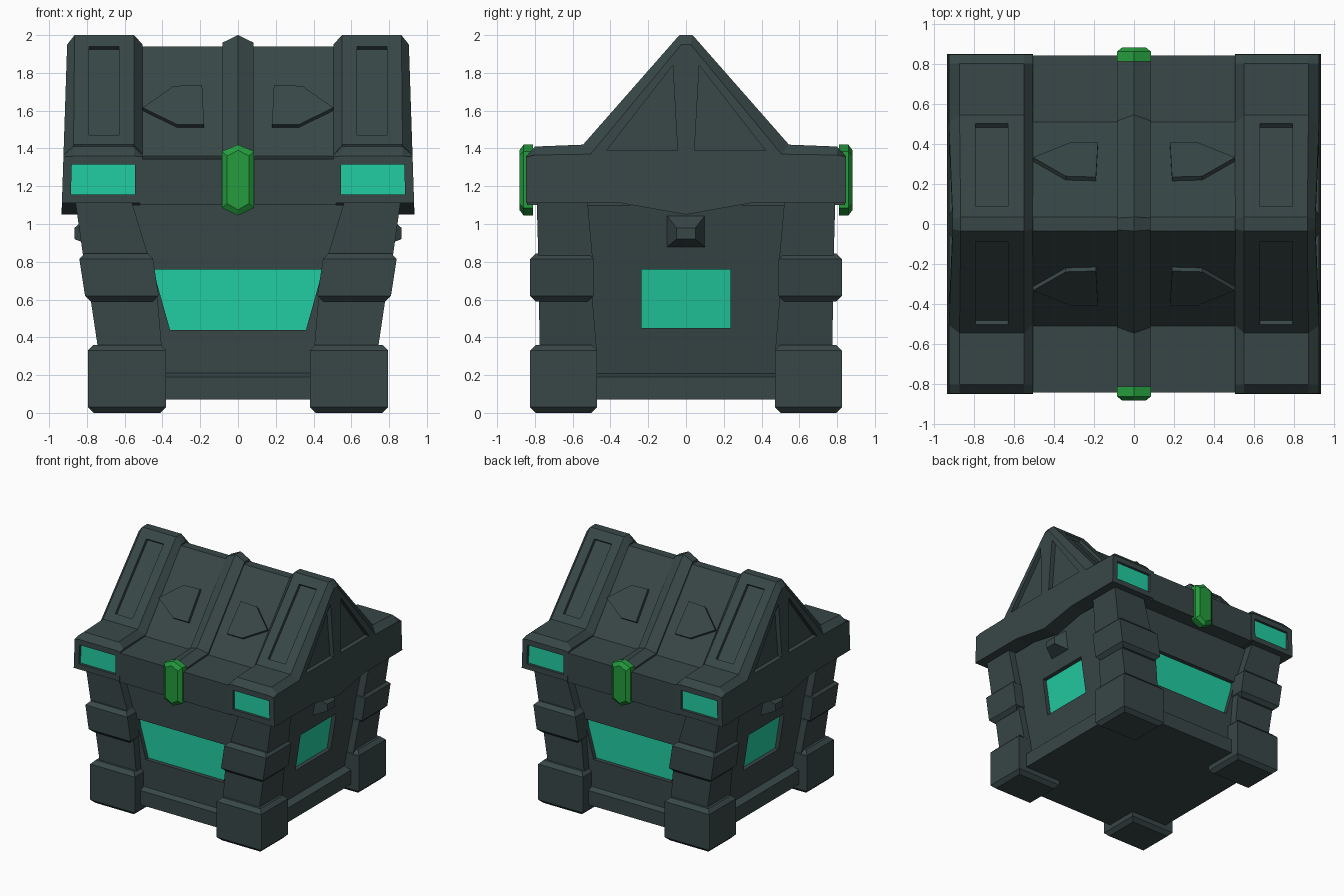
import bpy
import bmesh

cube = bpy.data.objects.get("Cube")
if cube:
    bpy.data.objects.remove(cube, do_unlink=True)


def material(name, rgb):
    m = bpy.data.materials.new(name)
    m.use_nodes = True
    m.diffuse_color = (*rgb, 1)
    m.node_tree.nodes["Principled BSDF"].inputs["Base Color"].default_value = (*rgb, 1)
    return m


SLATE = material("dark slate", (0.040, 0.063, 0.063))
TEAL = material("glowing teal", (0.016, 0.61, 0.36))
GREEN = material("clasp green", (0.018, 0.33, 0.047))


def loft(name, rings, mat=SLATE):
    """Skin a list of equal-length rings of points and cap both ends."""
    bm = bmesh.new()
    rows = [[bm.verts.new(p) for p in ring] for ring in rings]
    n = len(rows[0])
    for a, b in zip(rows, rows[1:]):
        for i in range(n):
            j = (i + 1) % n
            bm.faces.new((a[i], a[j], b[j], b[i]))
    bm.faces.new(rows[0][::-1])
    bm.faces.new(rows[-1])
    bmesh.ops.recalc_face_normals(bm, faces=bm.faces)
    mesh = bpy.data.meshes.new(name)
    bm.to_mesh(mesh)
    bm.free()
    mesh.materials.append(mat)
    ob = bpy.data.objects.new(name, mesh)
    bpy.context.scene.collection.objects.link(ob)
    return ob


def apply(ob, mod):
    with bpy.context.temp_override(object=ob, active_object=ob, selected_objects=[ob]):
        bpy.ops.object.modifier_apply(modifier=mod.name)


def mirror(ob, axes):
    mod = ob.modifiers.new("Mirror", "MIRROR")
    mod.use_axis = ("x" in axes, "y" in axes, False)
    apply(ob, mod)
    return ob


def cut(ob, cutter):
    cutter.hide_render = True
    mod = ob.modifiers.new("Cut", "BOOLEAN")
    mod.operation = "DIFFERENCE"
    mod.solver = "EXACT"
    mod.object = cutter
    apply(ob, mod)
    bpy.data.objects.remove(cutter, do_unlink=True)


def stack(name, sections):
    """Rectangular sections (x0, x1, y0, y1, z) piled upwards."""
    return loft(name, [[(a, c, z), (b, c, z), (b, d, z), (a, d, z)]
                       for a, b, c, d, z in sections])


def block(name, x0, x1, y0, y1, z0, z1, lean=0.0, c=0.03):
    """Chamfered block whose top shifts outwards in x by lean."""
    return stack(name, [
        (x0 + c, x1 - c, y0 + c, y1 - c, z0),
        (x0, x1, y0, y1, z0 + c),
        (x0 + lean, x1 + lean, y0, y1, z1 - c),
        (x0 + lean + c, x1 + lean - c, y0 + c, y1 - c, z1)])


def wall(z):
    """Outer x of the leaning side wall."""
    return 0.675 + 0.156 * (z - 0.3)


# Body with slanted side walls
body = stack("body", [(-wall(z), wall(z), -0.71, 0.71, z) for z in (0.07, 1.1)])
stack("base_skirt", [(-x, x, -y, y, z) for x, y, z in
                     ((0.72, 0.75, 0.07), (0.72, 0.75, 0.19), (wall(0.2), 0.71, 0.21))])

# Front and back windows
FRONT = ((-0.36, 0.44), (0.36, 0.44), (0.45, 0.76), (-0.45, 0.76))


def front_window(name, y0, y1, mat=SLATE):
    return mirror(loft(name, [[(x, -y, z) for x, z in FRONT] for y in (y0, y1)], mat), "y")


cut(body, front_window("front_cutter", 0.67, 0.8))
front_window("front_back_windows", 0.668, 0.675, TEAL)


# Side windows
def side_window(name, d0, d1, mat=SLATE):
    pts = ((-0.235, 0.45), (0.235, 0.45), (0.235, 0.76), (-0.235, 0.76))
    return mirror(loft(name, [[(wall(z) + d, y, z) for y, z in pts] for d in (d0, d1)], mat), "x")


cut(body, side_window("side_cutter", -0.04, 0.06))
side_window("side_windows", -0.042, -0.035, TEAL)

# Faceted studs above the side windows
stud = [[(wall(z) - 0.01, y, z) for y, z in
         ((-0.105, 0.875), (0.105, 0.875), (0.105, 1.05), (-0.105, 1.05))],
        [(0.865, y, z) for y, z in
         ((-0.05, 0.92), (0.05, 0.92), (0.05, 0.98), (-0.05, 0.98))]]
mirror(loft("side_studs", stud), "x")

# Corner feet, leaning pillars and pillar collars
mirror(block("corner_feet", 0.38, 0.795, -0.825, -0.47, 0, 0.36), "xy")
mirror(stack("corner_pillars", [
    (0.40, 0.735, -0.775, -0.47, 0.3),
    (0.425, 0.78, -0.778, -0.495, 0.6),
    (0.475, 0.82, -0.782, -0.495, 0.83),
    (0.56, 0.86, -0.79, -0.52, 1.11)]), "xy")
mirror(block("pillar_collars", 0.42, 0.81, -0.825, -0.49, 0.59, 0.845, 0.03), "xy")


# Lid pieces share a gable profile, given as half from ridge to underside centre
def gable(half):
    return half + [(-y, z) for y, z in reversed(half[:-1])]


def across(x, profile, lean=0.0):
    return [(x + lean * (2 - z), y, z) for y, z in profile]


UNDER = [(0.848, 1.11), (0.34, 1.11), (0, 1.05)]
low = gable([(0.025, 1.95), (0.505, 1.37), (0.80, 1.365), (0.846, 1.355)] + UNDER)
high = gable([(0.035, 2.0), (0.545, 1.42), (0.80, 1.41), (0.846, 1.36)] + UNDER)
bands = loft("lid_bands", [across(0.505, low), across(0.55, high),
                           across(0.865, high, 0.01), across(0.903, low, 0.033)])

core = gable([(0.035, 1.94), (0.51, 1.36), (0.842, 1.345), (0.842, 1.10), (0.34, 1.10), (0, 1.06)])
loft("lid_centre", [across(-0.52, core), across(0.52, core)])

# Raised ridge strip down the middle of the lid
edge = gable([(0.03, 1.96), (0.515, 1.375), (0.846, 1.36), (0.846, 1.2), (0, 1.2)])
crest = gable([(0.035, 2.0), (0.545, 1.41), (0.848, 1.385), (0.848, 1.2), (0, 1.2)])
loft("ridge_strip", [across(-0.083, edge), across(0, crest), across(0.083, edge)])


def on_slope(pts, top, run, off):
    """Place (x, z) points on the front roof slope, pushed out by off."""
    size = (1 + run * run) ** 0.5
    return [(x, -(0.035 + (top - z) * run + off / size), z + off * run / size) for x, z in pts]


# Sunken slots on the lid bands
slot = ((0.63, 1.47), (0.79, 1.47), (0.79, 1.94), (0.63, 1.94))
cut(bands, mirror(loft("slot_cutter", [on_slope(slot, 2.0, 0.879, d) for d in (-0.025, 0.05)]), "y"))

# Triangular recesses in the gable ends
tri = ((0.045, 1.39), (0.42, 1.39), (0.07, 1.84))
cut(bands, mirror(loft("gable_cutter", [across(x, tri, 0.033) for x in (0.865, 1.0)]), "y"))

# Recessed lamps on the rim corners
lamp = ((0.545, 1.155), (0.885, 1.155), (0.88, 1.315), (0.545, 1.315))


def lamps(name, y0, y1, mat=SLATE):
    return mirror(loft(name, [[(x, -y, z) for x, z in lamp] for y in (y0, y1)], mat), "y")


cut(bands, lamps("lamp_cutter", 0.82, 0.9))
mirror(lamps("rim_lamps", 0.818, 0.825, TEAL), "x")
mirror(bands, "x")

# Raised arrow plates on the roof slopes
arrow = ((0.18, 1.51), (0.32, 1.51), (0.505, 1.6), (0.34, 1.715), (0.19, 1.72))
mirror(loft("arrow_plates", [on_slope(arrow, 1.94, 0.819, d) for d in (-0.01, 0.025)]), "xy")

# Green clasps on front and back
def clasp_ring(y, s):
    pts = ((0, 1.42), (0.085, 1.385), (0.085, 1.085), (0, 1.045), (-0.085, 1.085), (-0.085, 1.385))
    return [(x * s, y, 1.232 + (z - 1.232) * (s + 1) / 2) for x, z in pts]


mirror(loft("clasps", [clasp_ring(-0.81, 1), clasp_ring(-0.86, 1), clasp_ring(-0.882, 0.68)], GREEN), "y")
